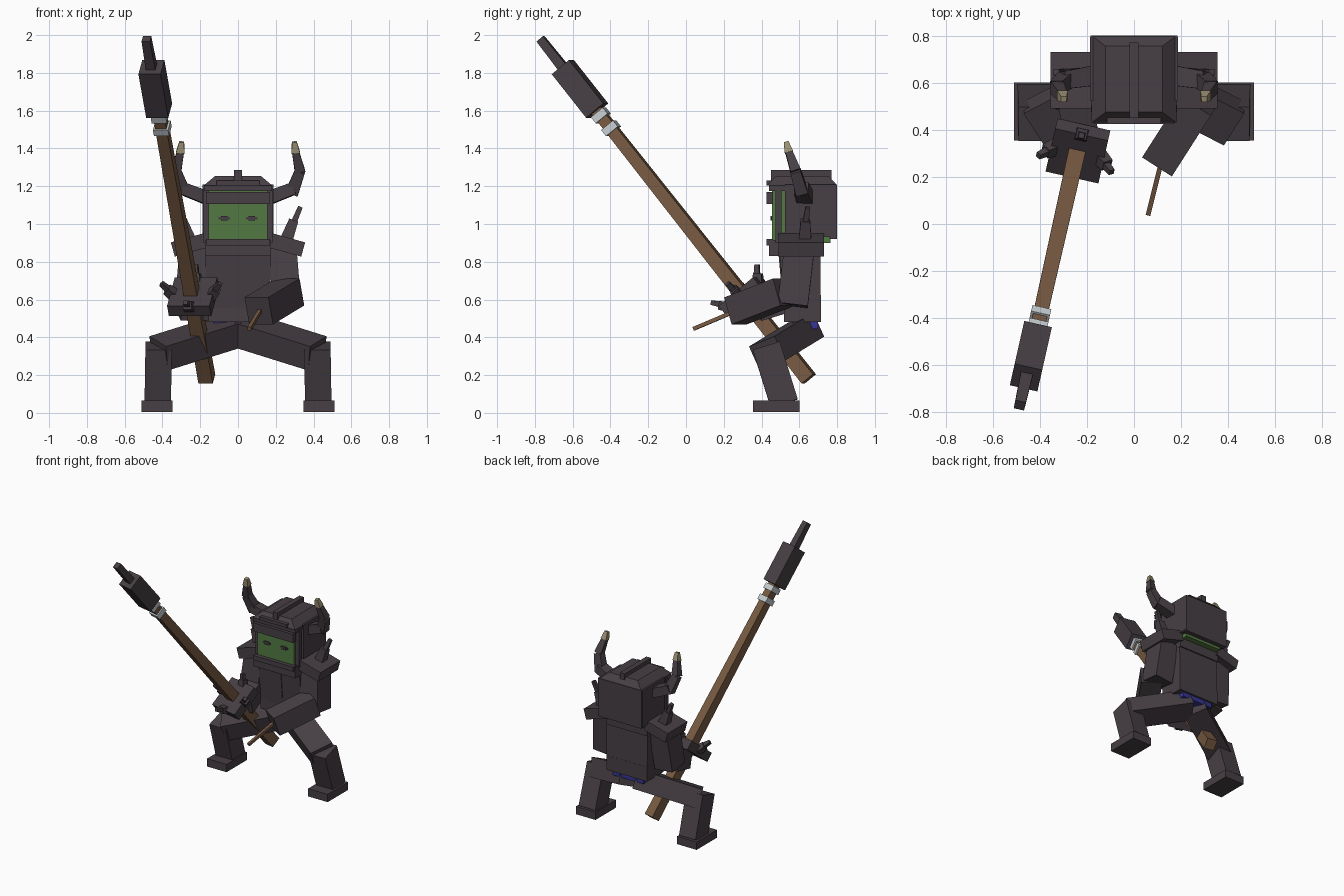
import bpy
import bmesh
from mathutils import Matrix, Vector

cube = bpy.data.objects.get("Cube")
if cube:
    bpy.data.objects.remove(cube, do_unlink=True)


def material(name, r, g, b):
    m = bpy.data.materials.new(name)
    m.use_nodes = True
    m.diffuse_color = (r, g, b, 1)
    m.node_tree.nodes["Principled BSDF"].inputs["Base Color"].default_value = (r, g, b, 1)
    return m


ARMOUR = material("dark_armour", .063, .050, .059)
SKIN = material("green_skin", .085, .19, .055)
WOOD = material("brown_wood", .19, .105, .055)
BAND = material("pale_metal", .58, .62, .65)
BONE = material("bone", .33, .28, .17)
CLOTH = material("blue_cloth", .035, .035, .30)


def bar(name, a, b, size, mat=ARMOUR, end=None, up=(0, 0, 1)):
    """Four-sided bar from a to b; size and end are (width, height) of each end."""
    a, b = Vector(a), Vector(b)
    d = (b - a).normalized()
    side = Vector(up).cross(d).normalized()
    frame = Matrix((side, d.cross(side), d)).transposed()
    end = end or size
    bm = bmesh.new()
    bmesh.ops.create_cube(bm, size=1)
    for v in bm.verts:
        base, s = (b, end) if v.co.z > 0 else (a, size)
        v.co = base + frame @ Vector((v.co.x * s[0], v.co.y * s[1], 0))
    bmesh.ops.recalc_face_normals(bm, faces=bm.faces)
    mesh = bpy.data.meshes.new(name)
    bm.to_mesh(mesh)
    bm.free()
    mesh.materials.append(mat)
    ob = bpy.data.objects.new(name, mesh)
    bpy.context.collection.objects.link(ob)
    return ob


def box(name, x, y, z, mat=ARMOUR, top=None):
    """Upright box from (min, max) ranges, with an optional smaller top."""
    cx, cy = sum(x) / 2, sum(y) / 2
    return bar(name, (cx, cy, z[0]), (cx, cy, z[1]), (x[1] - x[0], y[1] - y[0]),
               mat, top, (0, 1, 0))


def pair(name, a, b, size, mat=ARMOUR, end=None, up=(0, 0, 1)):
    """Left bar and its mirrored right twin."""
    for label, s in (("left", 1), ("right", -1)):
        flip = Vector((s, 1, 1))
        bar(label + "_" + name, Vector(a) * flip, Vector(b) * flip, size, mat, end, up)


# Head and face
box("head", (-.155, .155), (.455, .765), (.90, 1.20), SKIN)
for s in (-1, 1):
    box("eye", (s * .073 - .03, s * .073 + .03), (.450, .458), (1.023, 1.037))
    box("pupil", (s * .073 - .018, s * .073 + .018), (.447, .458), (1.018, 1.042))

# Helmet
pair("cheek_plate", (.17, .66, .93), (.17, .66, 1.21), (.035, .27), up=(0, 1, 0))
pair("face_frame", (.169, .49, .90), (.169, .49, 1.19), (.028, .03), up=(0, 1, 0))
box("neck_plate", (-.185, .185), (.76, .80), (.92, 1.21))
box("helmet_rim", (-.18, .18), (.44, .80), (1.175, 1.205))
box("helmet_cap", (-.18, .18), (.43, .80), (1.205, 1.255), top=(.24, .28))
box("helmet_crest", (-.02, .02), (.45, .77), (1.23, 1.285))
box("brow_plate", (-.17, .17), (.425, .46), (1.105, 1.17))
box("brow_ridge", (-.115, .115), (.425, .46), (1.205, 1.23))
box("chin_plate", (-.17, .17), (.425, .46), (.885, .92))

# Horns
horn = [(.17, .63, 1.14), (.30, .61, 1.19), (.328, .58, 1.28), (.305, .545, 1.38), (.298, .53, 1.435)]
pair("horn_root", horn[0], horn[1], (.085, .07), end=(.075, .065))
pair("horn_middle", (.285, .615, 1.165), horn[2], (.07, .065), end=(.055, .055), up=(0, 1, 0))
pair("horn_upper", horn[2], horn[3], (.055, .055), end=(.038, .038), up=(0, 1, 0))
pair("horn_tip", horn[3], horn[4], (.045, .045), BONE, (.025, .025), (0, 1, 0))

# Torso
bar("torso", (0, .62, .50), (0, .60, .90), (.34, .19), end=(.35, .22), up=(0, 1, 0))
box("collar", (-.175, .175), (.44, .72), (.83, .915))
box("waist", (-.172, .172), (.52, .715), (.48, .59))
bar("chest_strip", (0, .522, .60), (0, .500, .85), (.035, .022), up=(0, 1, 0))
box("hip_cloth", (-.13, .13), (.56, .70), (.445, .485), CLOTH)

# Shoulders with spikes
pair("shoulder_plate", (.165, .61, .915), (.345, .61, .865), (.24, .078))
pair("shoulder_spike", (.25, .63, .90), (.295, .632, 1.02), (.07, .07), end=(.05, .05), up=(0, 1, 0))
pair("shoulder_spike_tip", (.292, .632, 1.00), (.33, .645, 1.09), (.032, .032), end=(.025, .025), up=(0, 1, 0))

# Arms
pair("upper_arm", (.235, .60, .87), (.26, .565, .57), (.15, .16), up=(0, 1, 0))
bar("left_forearm", (.275, .52, .64), (.11, .262, .54), (.15, .15))
bar("right_forearm", (-.255, .57, .62), (-.225, .37, .56), (.15, .15))
bar("left_hand_stick", (.125, .30, .555), (.06, .04, .445), (.02, .02), WOOD)

# Legs
pair("thigh", (.02, .635, .44), (.42, .43, .315), (.17, .14), up=(0, -.4, 1))
pair("shin", (.42, .425, .355), (.425, .52, .05), (.14, .15), up=(0, 1, 0))
pair("foot", (.428, .478, .005), (.428, .478, .065), (.165, .245), up=(0, 1, 0))

# Spear
butt, point = Vector((-.165, .65, .18)), Vector((-.485, -.77, 1.98))


def along(t):
    return butt.lerp(point, t)


bar("spear_shaft", along(0), along(.80), (.078, .078), WOOD, (.06, .06))
for t in (.728, .766):
    bar("spear_band", along(t), along(t + .018), (.082, .082), BAND)
bar("spear_head", along(.789), along(.917), (.12, .12))
bar("spear_point", along(.91), along(1), (.052, .052), end=(.045, .045))

# Hand guard around the shaft, with a two-step spike on each side
axis = (point - butt).normalized()
hub = Vector((-.238, .31, .615))
guard_side = Vector((0, 0, 1)).cross(axis).normalized()
guard_up = axis.cross(guard_side)
bar("hand_guard", hub - axis * .035, hub + axis * .035, (.23, .24))
for d in (guard_side, -guard_side, guard_up, -guard_up):
    root, mid = hub + d * .09, hub + d * .135 + axis * .05
    bar("guard_spike", root, mid, (.055, .055), end=(.045, .045), up=axis)
    bar("guard_spike_tip", mid - d * .008, mid + d * .025 + axis * .04, (.03, .03), end=(.024, .024), up=axis)
